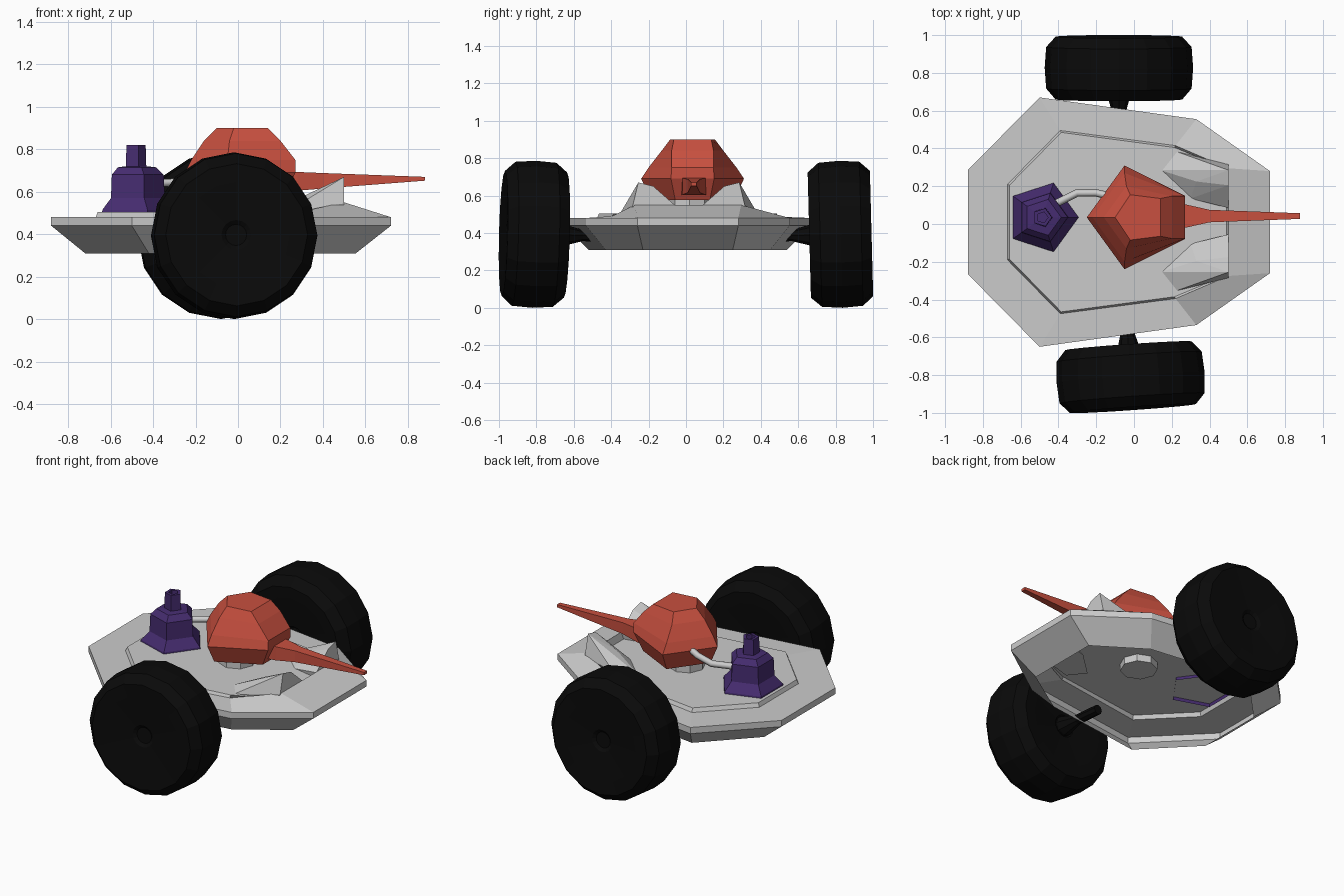
import bpy, bmesh
from math import cos, sin, tau, radians
from mathutils import Vector, Matrix

if "Cube" in bpy.data.objects:
    bpy.data.objects.remove(bpy.data.objects["Cube"])


def material(name, rgb):
    m = bpy.data.materials.new(name)
    m.diffuse_color = (*rgb, 1)
    m.use_nodes = True
    m.node_tree.nodes["Principled BSDF"].inputs["Base Color"].default_value = m.diffuse_color
    return m


RED = material("red", (0.58, 0.08, 0.05))
PURPLE = material("purple", (0.06, 0.025, 0.16))
BLACK = material("black", (0.003, 0.003, 0.003))


def finish(bm, name, mat=None):
    bmesh.ops.recalc_face_normals(bm, faces=bm.faces)
    me = bpy.data.meshes.new(name)
    bm.to_mesh(me)
    bm.free()
    ob = bpy.data.objects.new(name, me)
    bpy.context.collection.objects.link(ob)
    if mat:
        me.materials.append(mat)
    return ob


def loft(name, rings, mat=None, cap_start=True, cap_end=True):
    bm = bmesh.new()
    vs = [[bm.verts.new(p) for p in r] for r in rings]
    n = len(vs[0])
    for a, b in zip(vs, vs[1:]):
        for i in range(n):
            j = (i + 1) % n
            bm.faces.new((a[i], a[j], b[j], b[i]))
    if cap_start:
        bm.faces.new(vs[0][::-1])
    if cap_end:
        bm.faces.new(vs[-1])
    return finish(bm, name, mat)


def outline(half, z, yc):
    """Mirror a half outline across y = yc; z is one height or one per point."""
    zs = z if isinstance(z, (list, tuple)) else [z] * len(half)
    up = [(x, yc + y, h) for (x, y), h in zip(half, zs)]
    down = [(x, yc - y, h) for (x, y), h in zip(half, zs) if y > 0]
    return up + down[::-1]


def ngon(r, z, n, cx=0, cy=0):
    return [(cx + r * cos(tau * i / n), cy + r * sin(tau * i / n), z) for i in range(n)]


# Hull: open-bottomed faceted skirt, deck ring and raised deck plate
outer = [(-.88, .275), (-.5, .66), (.33, .545), (.72, .27)]
lower = [(-.72, .22), (-.42, .53), (.25, .44), (.555, .24)]
inner = [(-.67, .2), (-.39, .485), (.22, .405), (.5, .285)]
plate = [(-.66, .195), (-.385, .475), (.215, .395), (.49, .28)]
loft("hull", [outline(lower, .31, .01), outline(outer, .44, .01),
              outline(outer, .48, .01), outline(inner, [.48, .48, .49, .55], .01),
              outline(plate, .505, .01)], cap_start=False)

# Front fins flanking the gun
for s, side in ((1, "left"), (-1, "right")):
    bm = bmesh.new()
    for x, y, z in [(.5, .3, .545), (.5, .27, .67), (.5, .19, .65), (.5, .07, .545),
                    (.14, .27, .5), (.22, .37, .5), (.33, .21, .58), (.3, .12, .5),
                    (.49, .29, .5), (.49, .08, .5)]:
        bm.verts.new((x, .015 + s * y, z))
    res = bmesh.ops.convex_hull(bm, input=bm.verts)
    bmesh.ops.delete(bm, geom=[v for v in bm.verts if not v.link_faces], context='VERTS')
    finish(bm, side + "_front_fin")

# Turret neck poking through the deck
loft("turret_neck", [ngon(.11, z, 8, -.02, .02) for z in (.46, .6)])

# Turret body
widest = [(-.25, 0), (-.05, .275), (.27, .115)]
loft("turret", [outline([(x * .8, y * .8) for x, y in widest], .575, .035),
                outline(widest, .69, .035),
                outline([(-.22, 0), (-.05, .235), (.27, .112)], .75, .035),
                outline([(-.16, 0), (-.04, .165), (.2, .112)], .84, .035),
                outline([(-.1, 0), (-.02, .12), (.14, .1)], .9, .035)], RED)

# Gun barrel: tapered square section
barrel = [(.15, .075, .60, .70), (.28, .06, .605, .693), (.4, .033, .615, .688),
          (.88, .015, .652, .67)]
loft("gun_barrel", [[(x, .042 + a * w, z) for a, z in
                     ((-1, lo), (1, lo), (1, hi), (-1, hi))] for x, w, lo, hi in barrel], RED)

# Stepped chimney tower
tower = [(.195, .485), (.19, .515), (.14, .57), (.135, .68), (.1, .715), (.053, .72),
         (.05, .82), (.03, .82), (.03, .77)]
loft("chimney", [ngon(r, z, 5, -.485, .035) for r, z in tower], PURPLE, cap_start=False)

# Pipe from chimney to turret
cu = bpy.data.curves.new("pipe", 'CURVE')
cu.dimensions = '3D'
cu.bevel_depth = .02
cu.bevel_resolution = 1
sp = cu.splines.new('POLY')
path = [(-.43, .1, .635), (-.37, .13, .64), (-.3, .165, .645), (-.2, .165, .67), (-.1, .14, .70)]
sp.points.add(len(path) - 1)
for p, c in zip(sp.points, path):
    p.co = (*c, 1)
bpy.context.collection.objects.link(bpy.data.objects.new("pipe", cu))

# Wheels and axles: revolved along local z, which points outward
tyre = [(.03, -.165), (.06, -.135), (.07, -.145), (.26, -.165), (.335, -.168), (.385, -.11),
        (.393, 0), (.385, .11), (.335, .165), (.25, .16), (.07, .145), (.05, .13)]
axle = [(.03, -.43), (.03, -.26), (.06, -.15), (.06, -.1)]
for side, s, x, y, yaw in (("left", 1, -.08, .827, 0), ("right", -1, -.018, -.812, 4)):
    spin = Matrix.Rotation(radians(yaw), 4, 'Z') @ Matrix.Rotation(radians(1.5 * s), 4, 'X')
    place = Matrix.Translation((x, y, .393)) @ spin @ Matrix.Rotation(radians(-90 * s), 4, 'X')
    for part, prof, n in (("_wheel", tyre, 16), ("_axle", axle, 8)):
        ob = loft(side + part, [ngon(r, z, n) for r, z in prof], BLACK)
        ob.data.transform(place)
